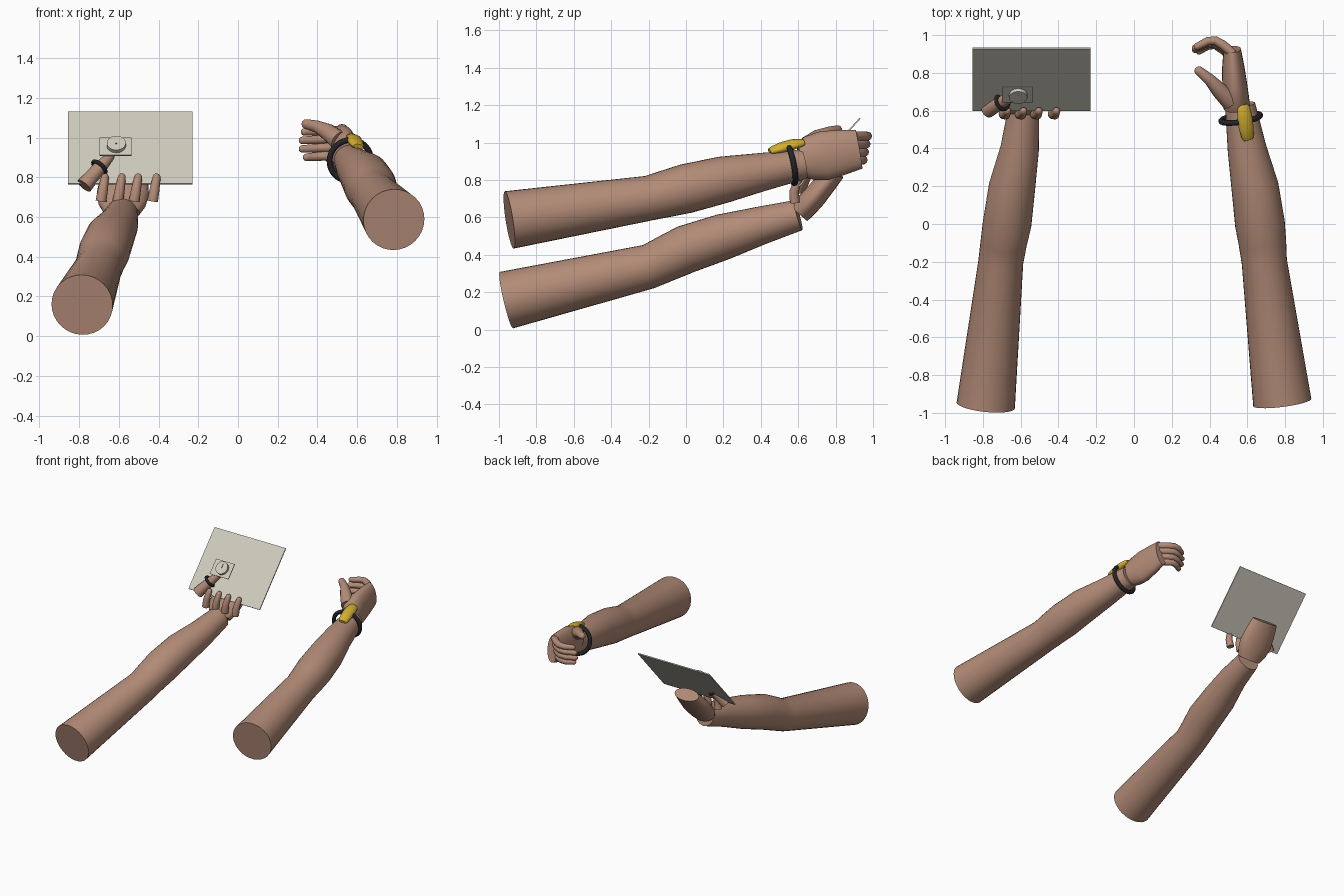
import bpy, bmesh, math
from mathutils import Vector, Matrix

if "Cube" in bpy.data.objects:
    bpy.data.objects.remove(bpy.data.objects["Cube"])


def material(name, rgb):
    m = bpy.data.materials.new(name)
    m.diffuse_color = (*rgb, 1)
    m.use_nodes = True
    m.node_tree.nodes["Principled BSDF"].inputs["Base Color"].default_value = m.diffuse_color
    return m


SKIN = material("skin", (0.45, 0.26, 0.185))
BLACK = material("black_band", (0.018, 0.018, 0.022))
GOLD = material("gold", (0.65, 0.43, 0.03))
PANEL = material("pale_panel", (0.62, 0.60, 0.51))


def finish(obj, name, mat, smooth=True):
    obj.name = name
    obj.data.materials.clear()
    obj.data.materials.append(mat)
    if smooth:
        bpy.ops.object.select_all(action='DESELECT')
        obj.select_set(True)
        bpy.context.view_layer.objects.active = obj
        bpy.ops.object.shade_smooth_by_angle(angle=math.radians(40))
    return obj


def tube(name, rings, mat, side=(1, 0, 0), sides=24, tip=False):
    """Loft ellipses (point, half width along side, half thickness) along a path."""
    rings = [(Vector(p), a, b) for p, a, b in rings]
    if tip:  # rounded end
        p, a, b = rings[-1]
        d = (p - rings[-2][0]).normalized()
        for ang in (30, 55, 75, 87):
            c, s = math.cos(math.radians(ang)), math.sin(math.radians(ang))
            rings.append((p + d * a * s, a * c, b * c))
    bm = bmesh.new()
    loops = []
    for i, (p, a, b) in enumerate(rings):
        t = (rings[min(i + 1, len(rings) - 1)][0] - rings[max(i - 1, 0)][0]).normalized()
        u = Vector(side)
        u = (u - t * u.dot(t)).normalized()
        v = t.cross(u)
        loops.append([bm.verts.new(p + u * a * math.cos(k * math.tau / sides)
                                   + v * b * math.sin(k * math.tau / sides))
                      for k in range(sides)])
    for lo, hi in zip(loops, loops[1:]):
        for k in range(sides):
            j = (k + 1) % sides
            bm.faces.new((lo[k], lo[j], hi[j], hi[k]))
    bm.faces.new(loops[0][::-1])
    bm.faces.new(loops[-1])
    bmesh.ops.recalc_face_normals(bm, faces=bm.faces)
    me = bpy.data.meshes.new(name)
    bm.to_mesh(me)
    bm.free()
    obj = bpy.data.objects.new(name, me)
    bpy.context.collection.objects.link(obj)
    return finish(obj, name, mat)


def rnd(points):
    """Circular rings from (x, y, z, radius)."""
    return [((x, y, z), r, r) for x, y, z, r in points]


def band(name, loc, axis, major, minor):
    bpy.ops.mesh.primitive_torus_add(major_radius=major, minor_radius=minor,
                                     major_segments=32, minor_segments=10)
    o = bpy.context.object
    o.location = loc
    o.rotation_euler = Vector(axis).to_track_quat('Z', 'Y').to_euler()
    return finish(o, name, BLACK)


# Arms
tube("left_arm", rnd([(-0.785, -0.96, 0.158, 0.155), (-0.705, -0.2, 0.337, 0.119),
                      (-0.69, -0.1, 0.383, 0.123), (-0.672, 0, 0.43, 0.129),
                      (-0.645, 0.2, 0.497, 0.123), (-0.605, 0.4, 0.557, 0.102),
                      (-0.585, 0.6, 0.612, 0.083)]), SKIN, sides=32)
tube("right_arm", rnd([(0.785, -0.945, 0.587, 0.155), (0.69, -0.2, 0.703, 0.120),
                       (0.68, -0.1, 0.728, 0.126), (0.667, 0, 0.754, 0.132),
                       (0.64, 0.2, 0.802, 0.125), (0.598, 0.4, 0.842, 0.103),
                       (0.562, 0.63, 0.885, 0.080)]), SKIN, sides=32)

# Right palm, upright and thin
tube("right_palm", [((0.545, 0.615, 0.905), 0.095, 0.07), ((0.54, 0.66, 0.917), 0.118, 0.07),
                    ((0.533, 0.74, 0.93), 0.132, 0.066), ((0.525, 0.84, 0.95), 0.12, 0.058),
                    ((0.52, 0.925, 0.965), 0.105, 0.046)], SKIN, side=(0, 0, 1))

# Right fingers curling inwards
for i, z in enumerate((1.035, 0.992, 0.949, 0.907)):
    y = -0.008 * i
    x = (0.01, 0, 0, 0.02)[i]
    tube(f"right_finger_{i + 1}", rnd([(0.525, 0.90 + y, z, 0.024), (0.475, 0.945 + y, z, 0.025),
                                       (0.43, 0.972 + y, z, 0.023), (0.39, 0.968 + y, z - 0.003, 0.022),
                                       (0.325 + x, 0.94 + y, z - 0.006, 0.019)]),
         SKIN, side=(0, 0, 1), sides=16, tip=True)
tube("right_thumb", rnd([(0.51, 0.65, 0.985, 0.05), (0.45, 0.71, 1.03, 0.042),
                         (0.40, 0.765, 1.055, 0.031), (0.345, 0.81, 1.068, 0.025)]),
     SKIN, side=(0, 0, 1), sides=16, tip=True)

# Wrist strap and gold wrist device
band("wrist_band", (0.565, 0.56, 0.885), (-0.15, 0.97, 0.19), 0.105, 0.015)
tube("wrist_device", [((0.607, 0.447, 0.954), 0.026, 0.013), ((0.602, 0.465, 0.96), 0.035, 0.02),
                      ((0.594, 0.51, 0.974), 0.041, 0.027), ((0.586, 0.57, 0.99), 0.041, 0.027),
                      ((0.58, 0.615, 0.999), 0.035, 0.02), ((0.578, 0.632, 1.002), 0.026, 0.013)],
     GOLD, side=(1, 0, -0.35), sides=16)

# Left palm lying behind the tablet
tube("left_palm", [((-0.585, 0.605, 0.622), 0.09, 0.06), ((-0.583, 0.645, 0.665), 0.12, 0.064),
                   ((-0.58, 0.69, 0.715), 0.132, 0.064), ((-0.575, 0.75, 0.785), 0.122, 0.058),
                   ((-0.57, 0.805, 0.845), 0.107, 0.048)], SKIN)

# Left fingers gripping the tablet's lower edge
for i, x in enumerate((-0.685, -0.6, -0.518, -0.425)):
    tube(f"left_finger_{i + 1}", rnd([(x - 0.005, 0.582, 0.68, 0.027), (x + 0.005, 0.578, 0.74, 0.025),
                                      (x + 0.015, 0.598, 0.80, 0.020)]), SKIN, sides=16, tip=True)

# Left pointing thumb with its band
tube("left_thumb", rnd([(-0.775, 0.603, 0.757, 0.042), (-0.70, 0.645, 0.845, 0.034),
                        (-0.645, 0.675, 0.905, 0.024)]), SKIN, sides=16, tip=True)
band("thumb_band", (-0.698, 0.645, 0.852), (0.62, 0.36, 0.70), 0.040, 0.010)

# Tablet, floating control plate and round dial
TILT = math.radians(47.9)


def slab(name, loc, size):
    bpy.ops.mesh.primitive_cube_add(size=1)
    o = bpy.context.object
    o.data.transform(Matrix.Diagonal((*size, 1)))
    o.location, o.rotation_euler = loc, (TILT, 0, 0)
    return finish(o, name, PANEL, smooth=False)


slab("tablet", (-0.5425, 0.766, 0.948), (0.625, 0.49, 0.008))
slab("control_plate", (-0.617, 0.685, 0.955), (0.163, 0.12, 0.006))
bpy.ops.mesh.primitive_cylinder_add(vertices=32, radius=0.048, depth=0.022,
                                    location=(-0.613, 0.677, 0.966), rotation=(TILT, 0, 0))
finish(bpy.context.object, "dial", PANEL)
slab("dial_pointer", (-0.613, 0.675, 0.982), (0.006, 0.035, 0.008))
